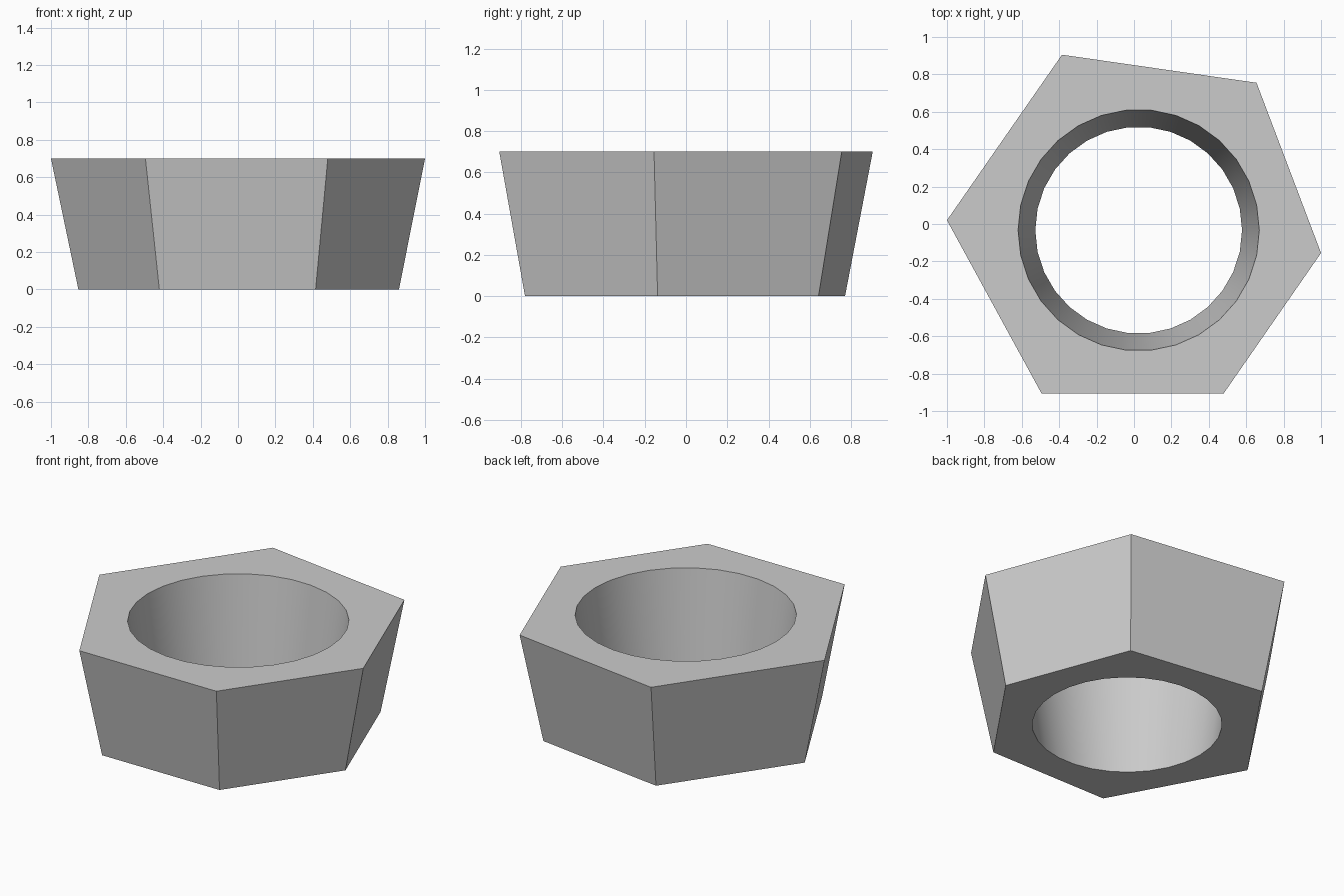
import bpy
import bmesh
import math

cube = bpy.data.objects.get("Cube")
if cube:
    bpy.data.objects.remove(cube, do_unlink=True)

HEIGHT = 0.70
TAPER = 0.857              # bottom outline relative to the top
CENTRE = (0.025, -0.033)   # axis of the hole
HOLE_RADIUS = 0.645
HOLE_SIDES = 30

# Uneven six-sided outline of the top
outline = [(-1, 0.02), (-0.495, -0.905), (0.48, -0.905),
           (1, -0.155), (0.655, 0.755), (-0.385, 0.905)]

# Round hole in the top
hole = []
for i in range(HOLE_SIDES):
    a = math.tau * i / HOLE_SIDES
    hole.append((CENTRE[0] + HOLE_RADIUS * math.cos(a),
                 CENTRE[1] + HOLE_RADIUS * math.sin(a)))


def add_ring(bm, points, z, scale):
    """Closed loop of vertices, scaled about the hole axis."""
    cx, cy = CENTRE
    return [bm.verts.new((cx + (x - cx) * scale, cy + (y - cy) * scale, z))
            for x, y in points]


def add_wall(bm, low, high):
    """Band of quads joining two loops."""
    n = len(low)
    for i in range(n):
        j = (i + 1) % n
        bm.faces.new((low[i], low[j], high[j], high[i]))


def ring_edges(bm, ring):
    return [bm.edges.get((v, ring[(i + 1) % len(ring)]))
            for i, v in enumerate(ring)]


bm = bmesh.new()
levels = [(0, TAPER), (HEIGHT, 1)]
outer = [add_ring(bm, outline, z, s) for z, s in levels]
inner = [add_ring(bm, hole, z, s) for z, s in levels]

# Outer sides and hole wall
add_wall(bm, *outer)
add_wall(bm, *inner)

# Flat top and underside around the hole
for rim, bore, normal in zip(outer, inner, ((0, 0, -1), (0, 0, 1))):
    bmesh.ops.triangle_fill(bm, use_beauty=True, normal=normal,
                            edges=ring_edges(bm, rim) + ring_edges(bm, bore))

bmesh.ops.recalc_face_normals(bm, faces=bm.faces[:])
mesh = bpy.data.meshes.new("hexagonal_ring")
bm.to_mesh(mesh)
bm.free()

# Plain grey material
grey = (0.6, 0.6, 0.6, 1)
mat = bpy.data.materials.new("light_grey")
mat.use_nodes = True
mat.diffuse_color = grey
for node in mat.node_tree.nodes:
    if node.type == 'BSDF_PRINCIPLED':
        node.inputs["Base Color"].default_value = grey
mesh.materials.append(mat)

ring = bpy.data.objects.new("hexagonal_ring", mesh)
bpy.context.collection.objects.link(ring)

# Smooth hole wall, sharp corners
bpy.ops.object.select_all(action='DESELECT')
ring.select_set(True)
bpy.context.view_layer.objects.active = ring
bpy.ops.object.shade_smooth_by_angle(angle=math.radians(30))
